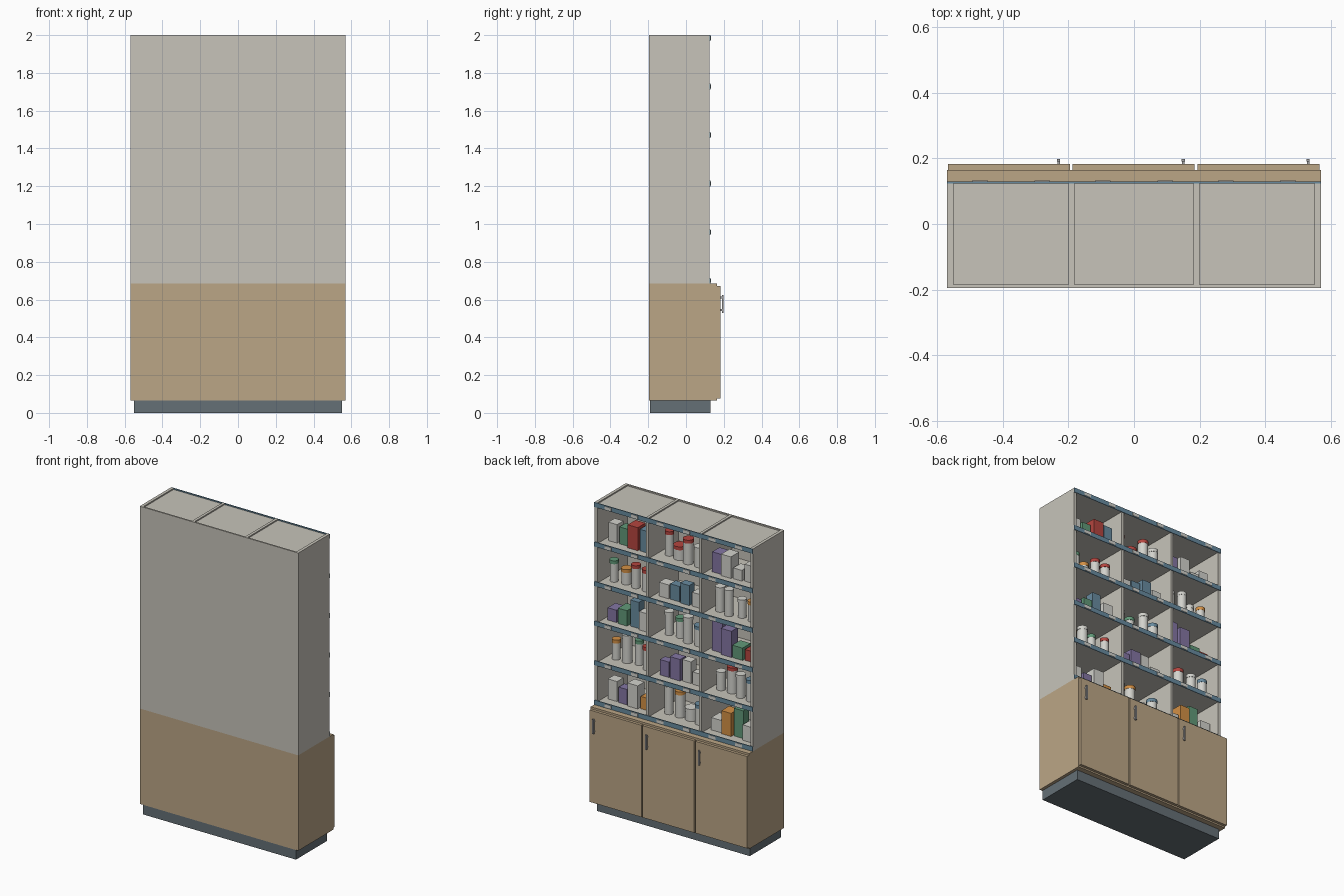
import bpy
import random

random.seed(4)
if "Cube" in bpy.data.objects:
    bpy.data.objects.remove(bpy.data.objects["Cube"], do_unlink=True)


def make_material(name, r, g, b):
    mat = bpy.data.materials.new(name)
    mat.use_nodes = True
    mat.diffuse_color = (r, g, b, 1)
    mat.node_tree.nodes["Principled BSDF"].inputs["Base Color"].default_value = (r, g, b, 1)
    return mat


MATS = {
    "panel": make_material("warm grey panel", .57, .55, .49),
    "wood": make_material("tan wood", .50, .38, .24),
    "slate": make_material("dark slate", .13, .16, .18),
    "blue": make_material("dusty blue", .14, .26, .35),
    "white": make_material("off white", .65, .65, .61),
    "steel": make_material("steel grey", .37, .37, .38),
    "red": make_material("brick red", .46, .06, .05),
    "green": make_material("soft green", .12, .32, .19),
    "purple": make_material("muted purple", .23, .18, .37),
    "orange": make_material("amber orange", .65, .28, .06),
}


def finish(obj, name, mat):
    obj.name = name
    obj.data.materials.append(MATS[mat])
    return obj


def box(name, mat, x, y, z):
    """Box from (low, high) pairs on each axis."""
    bpy.ops.mesh.primitive_cube_add(size=1)
    obj = bpy.context.object
    obj.location = [(a + b) / 2 for a, b in (x, y, z)]
    obj.scale = [b - a for a, b in (x, y, z)]
    return finish(obj, name, mat)


def cylinder(name, mat, x, y, z, radius, height):
    bpy.ops.mesh.primitive_cylinder_add(vertices=16, radius=radius, depth=height,
                                        location=(x, y, z + height / 2))
    bpy.ops.object.shade_smooth_by_angle()
    return finish(bpy.context.object, name, mat)


HALF, BACK, FACE = .57, -.195, .124     # half width, closed side, open side
BASE_TOP, PITCH = .685, .257
BAYS = [(.2, .55), (-.182, .182), (-.55, -.2)]

# Base cupboard with plinth
box("plinth", "slate", (-.55, .55), (-.19, .13), (0, .065))
box("base_cabinet", "wood", (-HALF, HALF), (BACK, .165), (.065, BASE_TOP))

# Doors with bar handles
for i, (left, right) in enumerate([(-.568, -.195), (-.187, .185), (.193, .566)]):
    box(f"door_{i}", "wood", (left, right), (.165, .183), (.075, .672))
    grip = right - .035
    box(f"handle_{i}", "steel", (grip - .005, grip + .005), (.19, .199), (.53, .625))
    for z in (.54, .605):
        box(f"handle_post_{i}", "steel", (grip - .004, grip + .004), (.183, .19), (z, z + .01))

# Shelving shell
box("back_panel", "panel", (-HALF, HALF), (BACK, -.185), (BASE_TOP, 2))
for side in (-1, 1):
    box("side_panel", "panel", sorted((side * .55, side * HALF)), (-.185, FACE), (BASE_TOP, 2))
    box("divider", "panel", sorted((side * .182, side * .2)), (-.185, FACE), (BASE_TOP, 2))

# Shelf boards, coloured edge rails and label plates
for row in range(6):
    top = 2 - PITCH * row
    box(f"shelf_rail_{row}", "blue", (-HALF, HALF), (FACE, .129), (top - .03, top))
    for left, right in BAYS:
        box(f"shelf_{row}", "panel", (left, right), (-.185, FACE), (top - .028, top - .008))
        for offset in (-.095, .095):
            x = (left + right) / 2 + offset
            box("shelf_label", "white", (x - .024, x + .024), (.129, .132),
                (top - .025, top - .005))

# Stock on each shelf: colour and height in hundredths, boxes and cans alternate
STOCK = [
    ["white 12, green 11, red 15, blue 14", "red 16, red 9, red 16, white 13",
     "purple 13, white 14, white 7, white 11"],
    ["green 14, orange 10, red 15, red 14", "white 9, blue 10, blue 13, white 9",
     "white 16, white 17, white 12, orange 13"],
    ["purple 8, green 10, blue 17, white 12", "white 15, green 13, white 17, blue 13",
     "purple 20, purple 17, green 8, red 7"],
    ["orange 13, white 18, green 16, red 15", "purple 10, purple 14, white 14, white 8",
     "white 12, red 17, white 15, blue 14"],
    ["white 13, purple 10, white 15, orange 8", "white 18, orange 17, white 8, blue 13",
     "white 8, orange 15, green 18, white 10"],
]


def add_box(colour, x, floor, height):
    half = random.uniform(.03, .037)
    front = random.uniform(.05, .075)
    depth = random.uniform(.05, .09)
    box("stock_box", colour, (x - half, x + half), (front - depth, front),
        (floor, floor + height))


def add_can(colour, x, floor, height):
    radius = .038 if height < .1 else random.uniform(.025, .032)
    y = random.uniform(0, .04)
    lid = .022
    cylinder("can_body", "white", x, y, floor, radius, height - lid)
    cylinder("can_lid", colour, x, y, floor + height - lid, radius * 1.06, lid)


for row, bays in enumerate(STOCK):
    floor = 2 - PITCH * (row + 1) - .008
    for bay, items in enumerate(bays):
        centre = sum(BAYS[bay]) / 2
        for slot, item in enumerate(items.split(", ")):
            colour, size = item.split()
            x = centre + .115 - slot * .078
            place = add_can if (row + bay) % 2 else add_box
            place(colour, x, floor, int(size) / 100)
